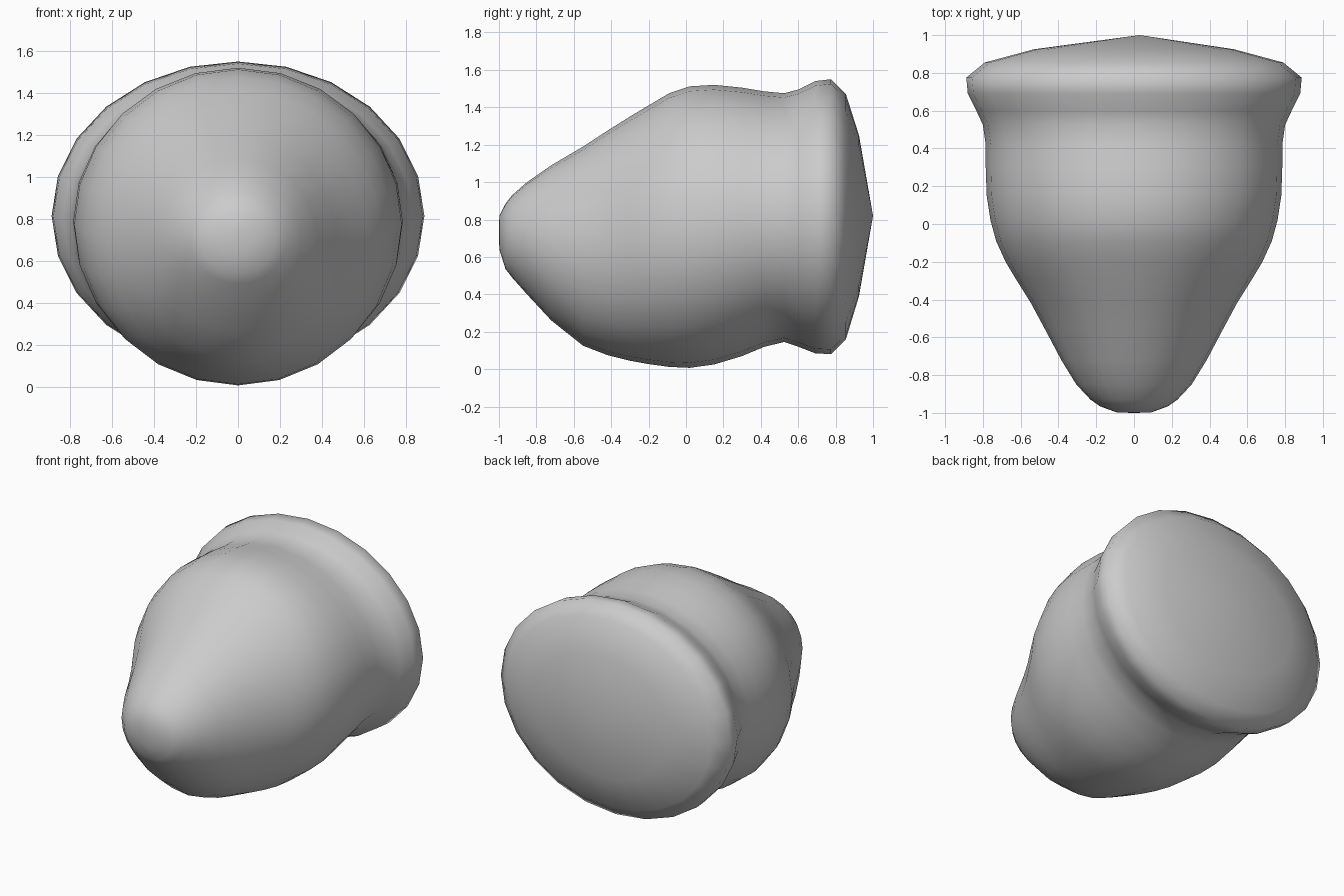
import bpy, bmesh, math

SIDES = 24
# Cross-sections along the body: y, top z, bottom z, half width
rings = [
    (-0.998, 0.82, 0.64, 0.09), (-0.965, 0.885, 0.535, 0.18),
    (-0.93, 0.93, 0.49, 0.23), (-0.85, 1.0, 0.40, 0.305),
    (-0.72, 1.09, 0.26, 0.385), (-0.55, 1.19, 0.125, 0.475),
    (-0.42, 1.275, 0.075, 0.545), (-0.30, 1.35, 0.045, 0.62),
    (-0.20, 1.41, 0.027, 0.68), (-0.09, 1.475, 0.012, 0.73),
    (0.02, 1.512, 0.007, 0.76), (0.15, 1.52, 0.025, 0.78),
    (0.30, 1.505, 0.07, 0.785), (0.42, 1.485, 0.12, 0.785),
    (0.525, 1.475, 0.145, 0.80), (0.60, 1.495, 0.12, 0.835),
    (0.69, 1.54, 0.085, 0.88), (0.775, 1.55, 0.08, 0.888),
    (0.855, 1.47, 0.16, 0.79), (0.925, 1.25, 0.39, 0.53),
]

# Rounded body with a flared rim, lofted through elliptical rings
bm = bmesh.new()
loops = []
for y, top, bottom, half in rings:
    mid, rz = (top + bottom) / 2, (top - bottom) / 2
    loops.append([bm.verts.new((half * math.sin(2 * math.pi * i / SIDES), y,
                                mid + rz * math.cos(2 * math.pi * i / SIDES)))
                  for i in range(SIDES)])
for a, b in zip(loops, loops[1:]):
    for i in range(SIDES):
        j = (i + 1) % SIDES
        bm.faces.new((a[i], a[j], b[j], b[i]))

# Nose tip and shallow domed back
for loop, tip in ((loops[0], (0, -1.0, 0.73)), (loops[-1], (0.03, 1.0, 0.82))):
    v = bm.verts.new(tip)
    for i in range(SIDES):
        bm.faces.new((loop[i], loop[(i + 1) % SIDES], v))
bmesh.ops.recalc_face_normals(bm, faces=bm.faces[:])

mesh = bpy.data.meshes.new("flared_body")
bm.to_mesh(mesh)
bm.free()
for p in mesh.polygons:
    p.use_smooth = True
body = bpy.data.objects.new("flared_body", mesh)
bpy.context.collection.objects.link(body)
